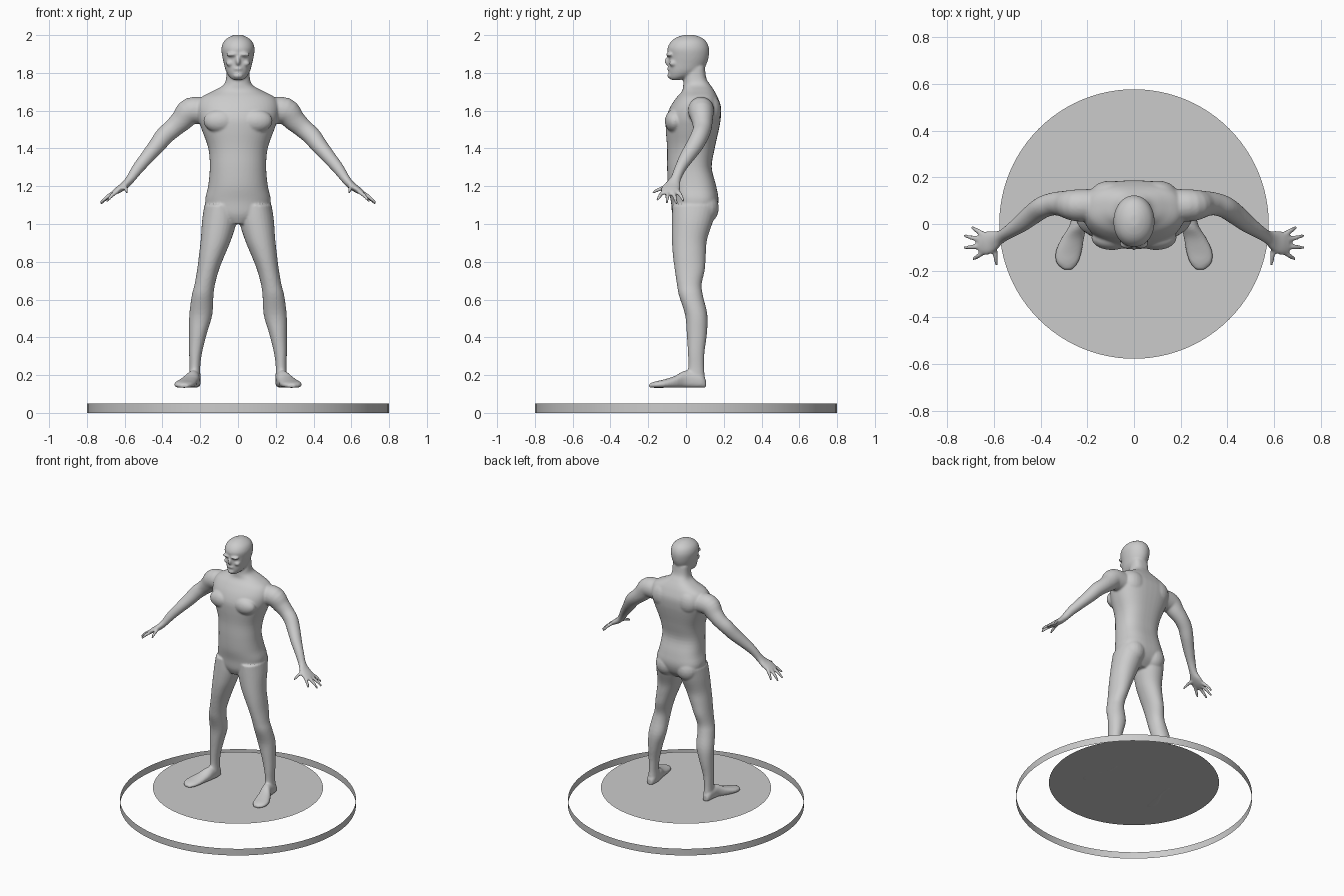
import bpy, bmesh, math
from mathutils import Vector, Matrix

if "Cube" in bpy.data.objects:
    bpy.data.objects.remove(bpy.data.objects["Cube"])

X, Y, Z = Vector((1, 0, 0)), Vector((0, 1, 0)), Vector((0, 0, 1))


def add_object(name, bm):
    bmesh.ops.recalc_face_normals(bm, faces=bm.faces)
    mesh = bpy.data.meshes.new(name)
    bm.to_mesh(mesh)
    bm.free()
    ob = bpy.data.objects.new(name, mesh)
    bpy.context.collection.objects.link(ob)
    return ob


def refine(rows, steps=4):
    """Catmull-Rom interpolation between rows of numbers."""
    out = []
    for i in range(len(rows) - 1):
        a, b, c, d = (rows[max(i - 1, 0)], rows[i], rows[i + 1],
                      rows[min(i + 2, len(rows) - 1)])
        for k in range(steps):
            t = k / steps
            out.append([0.5 * (2 * q + (r - p) * t + (2 * p - 5 * q + 4 * r - s) * t * t
                               + (3 * q - p - 3 * r + s) * t ** 3)
                        for p, q, r, s in zip(a, b, c, d)])
    return out + [list(rows[-1])]


def loft(bm, rings, n_front=2.0, n_back=2.0, side=1, seg=28):
    """Closed skin over (centre, u, v) rings; side = -1 mirrors in x."""
    loops = []
    for c, u, v in rings:
        loop = []
        for k in range(seg):
            a = 2 * math.pi * k / seg
            ca, sa = math.cos(a), math.sin(a)
            e = 2 / (n_back if sa > 0 else n_front)
            p = (c + u * math.copysign(abs(ca) ** e, ca)
                 + v * math.copysign(abs(sa) ** e, sa))
            loop.append(bm.verts.new((p.x * side, p.y, p.z)))
        loops.append(loop)
    for a, b in zip(loops, loops[1:]):
        for k in range(seg):
            j = (k + 1) % seg
            bm.faces.new((a[k], a[j], b[j], b[k]))
    bm.faces.new(loops[0])
    bm.faces.new(loops[-1])


def level(rows):
    """Horizontal rings from (z, x_min, x_max, y_front, y_back)."""
    return [(Vector(((x0 + x1) / 2, (y0 + y1) / 2, z)), X * (x1 - x0) / 2, Y * (y1 - y0) / 2)
            for z, x0, x1, y0, y1 in refine(rows)]


def limb(rows):
    """Rings square to a path of (x, y, z, width, thickness)."""
    rows = refine(rows)
    pts = [Vector(r[:3]) for r in rows]
    rings = []
    for i, r in enumerate(rows):
        t = (pts[min(i + 1, len(pts) - 1)] - pts[max(i - 1, 0)]).normalized()
        u = (Y - t * t.y).normalized()
        rings.append((pts[i], u * r[3], t.cross(u) * r[4]))
    return rings


def blob(bm, centre, radii, side=1):
    c = Vector((centre[0] * side, centre[1], centre[2]))
    bmesh.ops.create_uvsphere(bm, u_segments=20, v_segments=12, radius=1,
                              matrix=Matrix.Translation(c) @ Matrix.Diagonal((*radii, 1)))


body = bmesh.new()

# torso and neck: z, half width, front, back
torso = [(1.00, .06, -.05, .10), (1.05, .15, -.072, .15), (1.12, .174, -.08, .172),
         (1.20, .158, -.095, .16), (1.30, .149, -.10, .136), (1.40, .157, -.10, .152),
         (1.50, .192, -.107, .174), (1.56, .212, -.105, .184), (1.62, .218, -.083, .185),
         (1.67, .195, -.05, .168), (1.705, .13, -.02, .15), (1.735, .078, -.015, .13),
         (1.77, .063, -.012, .108), (1.83, .06, 0, .1)]
loft(body, level([(z, -w, w, f, b) for z, w, f, b in torso]), 2.1, 2.7, seg=48)

# head
head = [(1.763, .025, -.082, -.03), (1.78, .046, -.089, .03), (1.81, .064, -.093, .085),
        (1.85, .075, -.092, .11), (1.89, .084, -.094, .121), (1.93, .088, -.098, .122),
        (1.965, .076, -.08, .108), (1.988, .05, -.05, .08), (2.001, .02, -.01, .04)]
loft(body, level([(z, -w, w, f, b) for z, w, f, b in head]), 2.1, 2.0, seg=40)
blob(body, (0, -.093, 1.862), (.013, .021, .026))
blob(body, (0, -.088, 1.822), (.026, .013, .009))
blob(body, (0, -.085, 1.785), (.026, .014, .014))

leg = [(1.10, .01, .178, -.072, .165), (1.02, .006, .19, -.075, .145),
       (.92, .035, .197, -.075, .112), (.84, .068, .206, -.07, .105),
       (.76, .10, .216, -.06, .10), (.68, .122, .230, -.048, .083),
       (.62, .13, .245, -.037, .09), (.52, .136, .258, -.005, .113),
       (.42, .165, .259, .004, .111), (.32, .19, .259, .01, .098),
       (.24, .20, .257, .012, .096), (.18, .198, .26, 0, .10), (.14, .20, .26, 0, .095)]
# foot: y, centre x, half width, top z
foot = [(.105, .231, .018, .175), (.08, .231, .031, .21), (0, .238, .036, .225),
        (-.06, .262, .048, .195), (-.12, .28, .056, .176), (-.165, .286, .047, .166),
        (-.195, .284, .02, .155)]
arm = [(.17, .08, 1.60, .07, .07), (.25, .08, 1.597, .068, .072), (.30, .086, 1.547, .056, .059),
       (.345, .086, 1.506, .049, .051), (.39, .072, 1.466, .047, .049),
       (.43, .045, 1.415, .045, .044), (.48, .005, 1.355, .039, .037),
       (.53, -.03, 1.295, .03, .031), (.57, -.055, 1.238, .028, .024),
       (.60, -.07, 1.205, .043, .021), (.635, -.083, 1.18, .05, .018),
       (.663, -.084, 1.163, .04, .012)]
# fingers: base, tip
fingers = [((.64, -.048, 1.177), (.697, -.012, 1.118)), ((.65, -.07, 1.17), (.727, -.05, 1.106)),
           ((.65, -.096, 1.17), (.73, -.102, 1.110)), ((.635, -.115, 1.175), (.69, -.152, 1.125)),
           ((.60, -.085, 1.197), (.588, -.178, 1.165))]

for s in (1, -1):
    loft(body, level(leg), 2.1, 2.1, s)
    loft(body, [(Vector((x, y, (.133 + z) / 2)), X * w, Z * (z - .133) / 2)
                for y, x, w, z in refine(foot)], 3.2, 2.0, s)
    loft(body, limb(arm), side=s)
    for a, b in fingers:
        m = [(p * .45 + q * .55) for p, q in zip(a, b)]
        m[2] += .006
        loft(body, limb([(*a, .013, .012), (*m, .011, .011), (*b, .007, .007)]), side=s, seg=12)
    # brow, cheek, chest, shoulder blade, buttock
    blob(body, (.03, -.086, 1.897), (.034, .02, .011), s)
    blob(body, (.042, -.068, 1.85), (.022, .022, .016), s)
    blob(body, (.095, -.06, 1.545), (.088, .052, .062), s)
    blob(body, (.10, .13, 1.60), (.085, .056, .085), s)
    blob(body, (.085, .10, 1.085), (.08, .074, .085), s)

figure = add_object("figure", body)
remesh = figure.modifiers.new("fuse", 'REMESH')
remesh.mode = 'VOXEL'
remesh.voxel_size = 0.0065
remesh.use_smooth_shade = True
smooth = figure.modifiers.new("soften", 'SMOOTH')
smooth.factor = 0.5
smooth.iterations = 6

# open hoop and floating floor disc
hoop = bmesh.new()
bmesh.ops.create_cone(hoop, cap_ends=False, segments=96, radius1=.8, radius2=.8, depth=.05,
                      matrix=Matrix.Translation((0, 0, .025)))
for f in hoop.faces:
    f.smooth = True
add_object("base_hoop", hoop)

disc = bmesh.new()
bmesh.ops.create_circle(disc, cap_ends=True, segments=96, radius=.577,
                        matrix=Matrix.Translation((0, 0, .134)))
add_object("floor_disc", disc)
